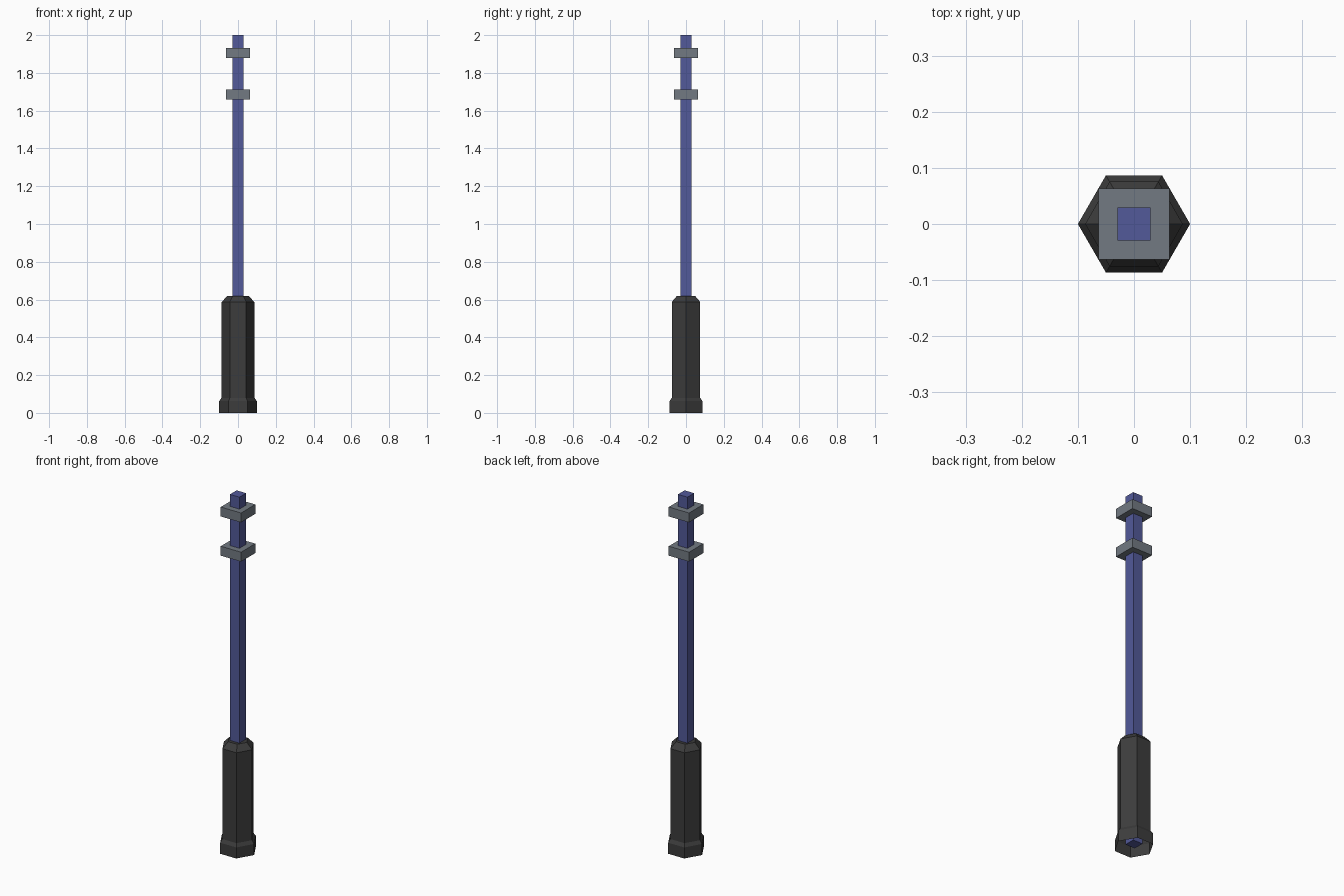
import bpy, bmesh, math

if "Cube" in bpy.data.objects:
    bpy.data.objects.remove(bpy.data.objects["Cube"])


def material(name, rgb):
    m = bpy.data.materials.new(name)
    m.diffuse_color = (*rgb, 1)
    m.use_nodes = True
    m.node_tree.nodes["Principled BSDF"].inputs["Base Color"].default_value = m.diffuse_color
    return m


blue = material("blue", (0.085, 0.10, 0.32))
grey = material("grey", (0.17, 0.195, 0.225))
black = material("black", (0.045, 0.045, 0.045))


def lathe(name, sides, profile, mat, turn=0.0, cap_bottom=True):
    """Stack polygon rings from (radius, z) pairs, capping the ends."""
    bm = bmesh.new()
    rings = []
    for r, z in profile:
        angles = [turn + 2 * math.pi * i / sides for i in range(sides)]
        rings.append([bm.verts.new((r * math.cos(a), r * math.sin(a), z)) for a in angles])
    for low, high in zip(rings, rings[1:]):
        for i in range(sides):
            j = (i + 1) % sides
            bm.faces.new((low[i], low[j], high[j], high[i]))
    bm.faces.new(rings[-1])
    if cap_bottom:
        bm.faces.new(rings[0][::-1])
    mesh = bpy.data.meshes.new(name)
    bm.to_mesh(mesh)
    bm.free()
    mesh.materials.append(mat)
    obj = bpy.data.objects.new(name, mesh)
    bpy.context.collection.objects.link(obj)
    return obj


def square(name, half, z0, z1, mat):
    r = half * math.sqrt(2)
    return lathe(name, 4, [(r, z0), (r, z1)], mat, math.pi / 4)


# Hexagonal grip, open underneath
lathe("handle", 6, [(0.1, 0), (0.1, 0.062), (0.087, 0.08), (0.087, 0.587), (0.055, 0.62)],
      black, cap_bottom=False)

# Square shaft running through the grip
square("shaft", 0.0295, 0.02, 2.0, blue)

# Two square collars near the tip
for name, z in (("lower_collar", 1.66), ("upper_collar", 1.88)):
    square(name, 0.063, z, z + 0.053, grey)
